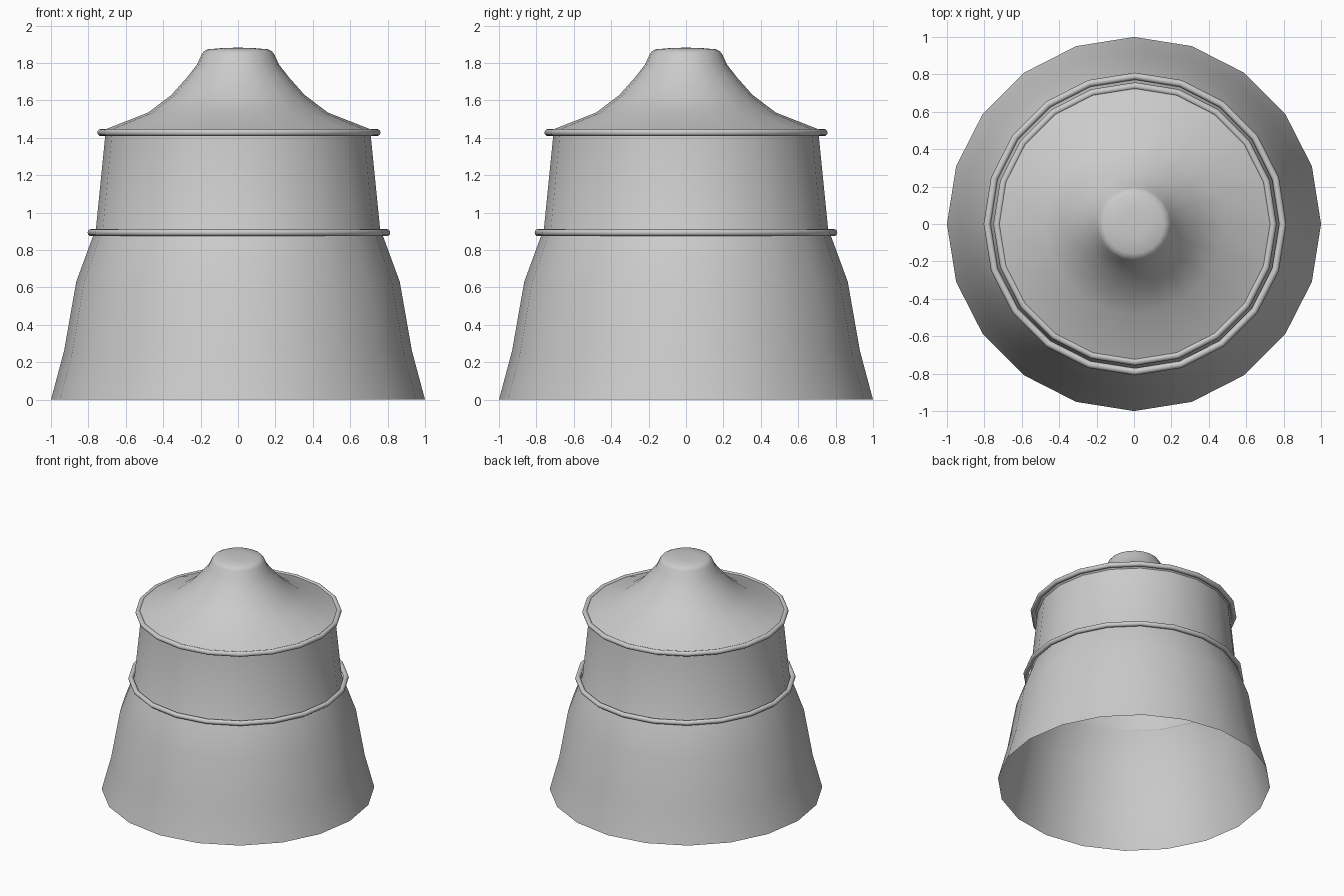
import bpy, bmesh, math

if "Cube" in bpy.data.objects:
    bpy.data.objects.remove(bpy.data.objects["Cube"])

SIDES = 20


def lathe(name, profile, sides=SIDES, angle=50):
    """Spin a (radius, z) profile around z into an open shell."""
    bm = bmesh.new()
    rings = []
    for r, z in profile:
        if r == 0:
            rings.append([bm.verts.new((0, 0, z))] * sides)
        else:
            rings.append([bm.verts.new((r * math.cos(math.tau * i / sides),
                                        r * math.sin(math.tau * i / sides), z))
                          for i in range(sides)])
    for lo, hi in zip(rings, rings[1:]):
        for i in range(sides):
            j = (i + 1) % sides
            corners = [lo[i], lo[j], hi[j], hi[i]]
            bm.faces.new(list(dict.fromkeys(corners)))
    bmesh.ops.recalc_face_normals(bm, faces=bm.faces)
    mesh = bpy.data.meshes.new(name)
    bm.to_mesh(mesh)
    bm.free()
    obj = bpy.data.objects.new(name, mesh)
    bpy.context.collection.objects.link(obj)
    smooth(obj, angle)
    return obj


def smooth(obj, angle):
    bpy.ops.object.select_all(action='DESELECT')
    obj.select_set(True)
    bpy.context.view_layer.objects.active = obj
    bpy.ops.object.shade_smooth_by_angle(angle=math.radians(angle))


def band(name, radius, z):
    bpy.ops.mesh.primitive_torus_add(major_segments=SIDES, minor_segments=12,
                                     major_radius=radius, minor_radius=0.019,
                                     location=(0.005, 0, z))
    obj = bpy.context.object
    obj.name = name
    smooth(obj, 50)


# Open-bottomed flared body, sloping shoulder and rounded crown in one shell
lathe("bell_shell", [
    (1.0, 0), (0.93, 0.26), (0.865, 0.63), (0.775, 0.875), (0.76, 0.91),
    (0.71, 1.41), (0.735, 1.435),
    (0.48, 1.535), (0.355, 1.63), (0.275, 1.72), (0.22, 1.79), (0.195, 1.845),
    (0.182, 1.862), (0.16, 1.873), (0.08, 1.88), (0, 1.882)])

# Raised bands
band("lower_band", 0.79, 0.893)
band("upper_band", 0.738, 1.428)
